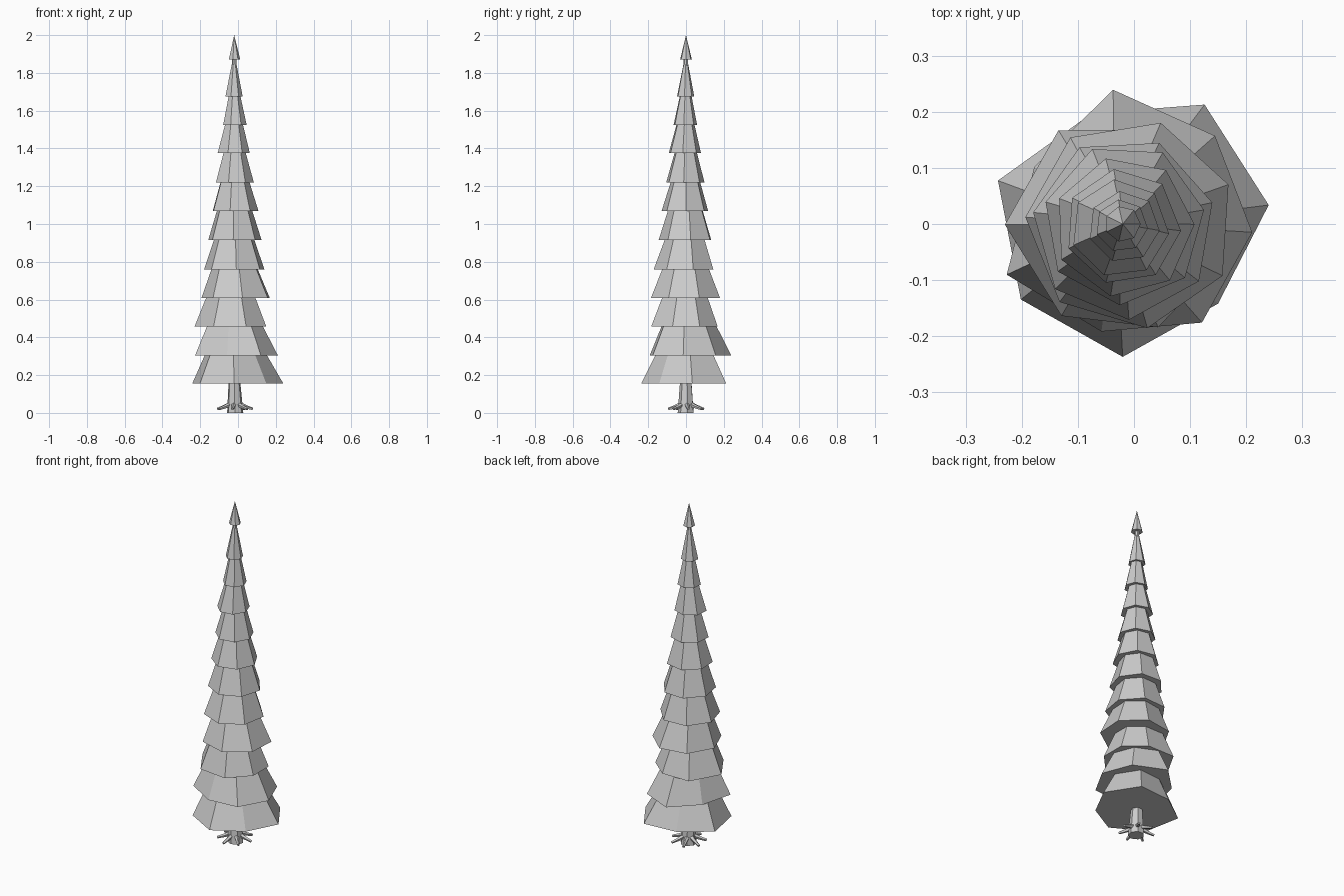
import bpy, bmesh, math
from mathutils import Vector

if "Cube" in bpy.data.objects:
    bpy.data.objects.remove(bpy.data.objects["Cube"])

GREY = bpy.data.materials.new("light grey")
GREY.diffuse_color = (0.6, 0.6, 0.6, 1)
GREY.use_nodes = True
GREY.node_tree.nodes["Principled BSDF"].inputs["Base Color"].default_value = GREY.diffuse_color


def loft(name, rings, sides, phase, wobble=None):
    """Flat-faced tapered solid through (centre, radius) rings; radius 0 makes a tip."""
    wobble = wobble or [1] * sides
    bm = bmesh.new()
    axis = (rings[-1][0] - rings[0][0]).normalized()
    # upright parts use world x/y, slanted ones a frame across their axis
    if abs(axis.z) > 0.9:
        u, v = Vector((1, 0, 0)), Vector((0, 1, 0))
    else:
        u = Vector((0, 0, 1)).cross(axis).normalized()
        v = axis.cross(u)
    loops = []
    for centre, r in rings:
        if r == 0:
            loops.append([bm.verts.new(centre)] * sides)
            continue
        ring = []
        for i, w in enumerate(wobble):
            a = phase + math.tau * i / sides
            ring.append(bm.verts.new(centre + (u * math.cos(a) + v * math.sin(a)) * r * w))
        loops.append(ring)
    for low, high in zip(loops, loops[1:]):
        for i in range(sides):
            j = (i + 1) % sides
            bm.faces.new(list(dict.fromkeys([low[i], low[j], high[j], high[i]])))
    bm.faces.new(loops[0][::-1])
    if rings[-1][1] > 0:
        bm.faces.new(loops[-1])
    bmesh.ops.recalc_face_normals(bm, faces=bm.faces)
    me = bpy.data.meshes.new(name)
    bm.to_mesh(me)
    bm.free()
    me.materials.append(GREY)
    ob = bpy.data.objects.new(name, me)
    bpy.context.collection.objects.link(ob)
    return ob


# Branch tiers: bottom height, centre x, centre y, radius, rotation in degrees, top/bottom ratio
tiers = [
    (0.155, 0.00, 0.00, 0.240, 8, 0.64),
    (0.305, 0.00, 0.00, 0.220, -4, 0.64),
    (0.457, 0.00, 0.00, 0.195, 26, 0.65),
    (0.608, -0.006, 0.00, 0.188, 22, 0.64),
    (0.760, -0.018, -0.007, 0.164, 16, 0.64),
    (0.915, -0.018, 0.00, 0.145, 10, 0.63),
    (1.070, -0.018, -0.005, 0.126, 2, 0.59),
    (1.220, -0.02, -0.005, 0.104, -4, 0.55),
    (1.375, -0.025, -0.008, 0.088, -6, 0.50),
    (1.525, -0.018, -0.005, 0.064, -6, 0.44),
    (1.675, -0.022, -0.003, 0.047, -6, 0.28),
]
# The three lowest tiers are uneven: radius factor of each corner
uneven = [
    [1.01, 1.03, 0.88, 1.06, 1.01, 0.99, 0.86],
    [0.96, 0.97, 1.10, 0.93, 1.11, 0.91, 0.97],
    [0.85, 0.88, 1.10, 1.18, 1.07, 0.97, 0.85],
]
for n, (z, x, y, r, rot, ratio) in enumerate(tiers):
    top = Vector((-0.012 + x * 0.4, y * 0.4, z + 0.17))
    loft(f"branch_tier_{n + 1}", [(Vector((x, y, z)), r), (top, r * ratio)],
         7, math.radians(rot), uneven[n] if n < 3 else None)

# Pointed crown
loft("crown_tip", [(Vector((-0.02, 0, 1.87)), 0.032), (Vector((-0.02, 0, 2.0)), 0)], 7, 0)

# Trunk running up through the tiers
loft("trunk", [(Vector((-0.015, 0, 0)), 0.044), (Vector((-0.019, 0, 0.16)), 0.032),
               (Vector((-0.02, 0, 1.89)), 0.012)], 7, 0.2)

# Roots spreading from the trunk foot
for i in range(7):
    a = math.tau * i / 7 + 0.1
    d = Vector((math.cos(a), math.sin(a), 0))
    c = Vector((-0.018, 0.002, 0))
    loft(f"root_{i + 1}", [(c + d * 0.025 + Vector((0, 0, 0.045)), 0.014),
                           (c + d * 0.06 + Vector((0, 0, 0.032)), 0.010),
                           (c + d * 0.097 + Vector((0, 0, 0.02)), 0.007)], 5, 0.3)
